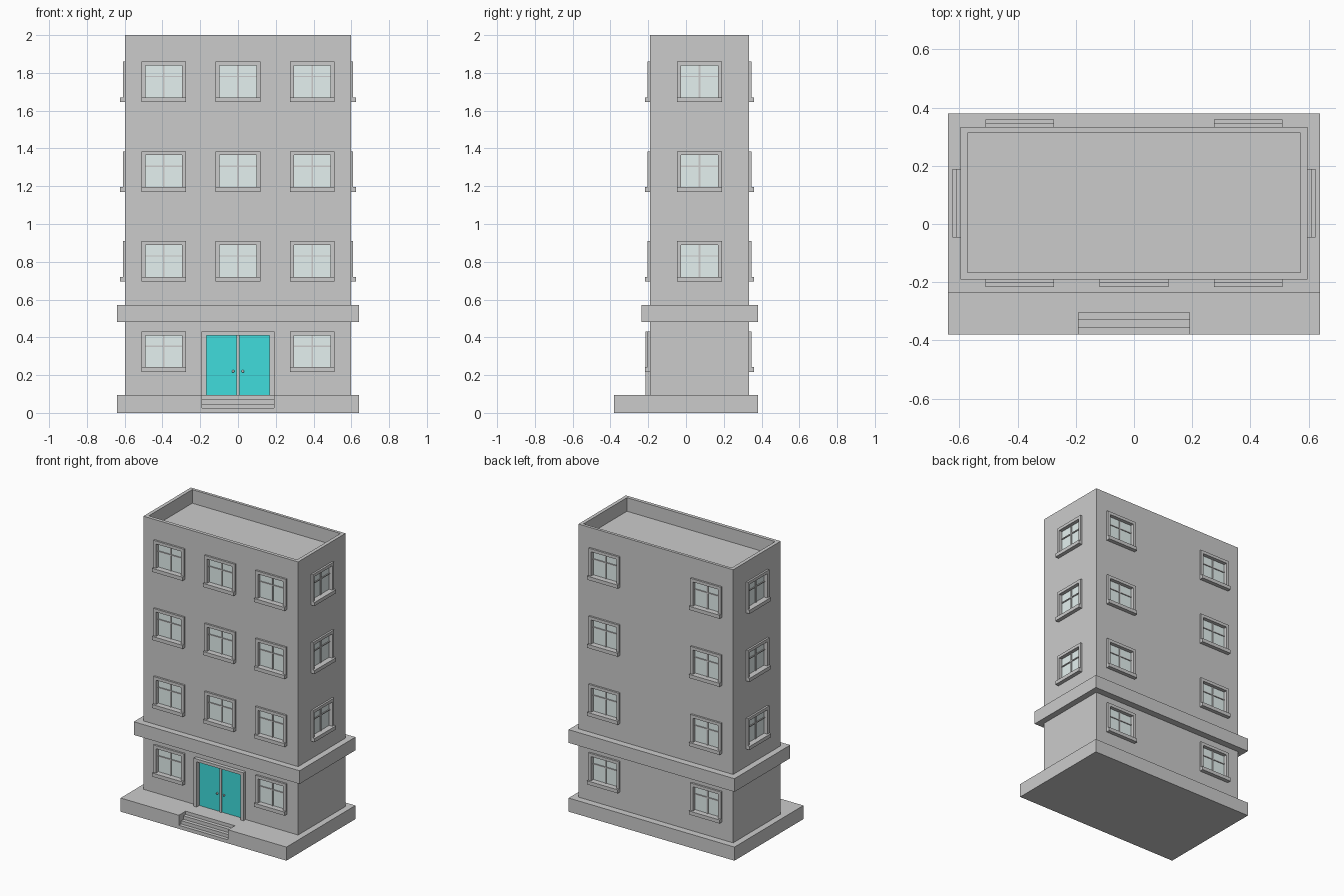
import bpy, bmesh
from math import radians
from mathutils import Matrix, Vector

if "Cube" in bpy.data.objects:
    bpy.data.objects.remove(bpy.data.objects["Cube"])


def boxes_obj(name, boxes, matrix=Matrix(), mat=None):
    """One object from a list of (x0, x1, y0, y1, z0, z1) boxes."""
    bm = bmesh.new()
    for x0, x1, y0, y1, z0, z1 in boxes:
        m = (matrix @ Matrix.Translation(((x0 + x1) / 2, (y0 + y1) / 2, (z0 + z1) / 2))
             @ Matrix.Diagonal((x1 - x0, y1 - y0, z1 - z0, 1)))
        bmesh.ops.create_cube(bm, size=1, matrix=m)
    me = bpy.data.meshes.new(name)
    bm.to_mesh(me)
    bm.free()
    ob = bpy.data.objects.new(name, me)
    bpy.context.collection.objects.link(ob)
    if mat:
        me.materials.append(mat)
    return ob


def material(name, color):
    m = bpy.data.materials.new(name)
    m.diffuse_color = color
    m.use_nodes = True
    m.node_tree.nodes["Principled BSDF"].inputs["Base Color"].default_value = m.diffuse_color
    return m


def cut(target, cutter):
    mod = target.modifiers.new("cut", 'BOOLEAN')
    mod.object = cutter
    mod.operation = 'DIFFERENCE'
    mod.solver = 'EXACT'
    cutter.hide_render = True
    cutter.hide_set(True)
    cutter.display_type = 'WIRE'


glass_mat = material("glass", (0.78, 0.88, 0.87, 1))
door_mat = material("teal_door", (0.05, 0.72, 0.72, 1))

X, Y0, Y1 = 0.597, -0.19, 0.333
BASE = 0.095

# plinth with three steps cut into its front edge
plinth_profile = [(-0.38, 0.025), (-0.355, 0.048), (-0.33, 0.072)]
boxes_obj("plinth", [(-0.64, 0.64, -0.305, 0.38, 0, BASE)])
for s in (-1, 1):
    a, b = sorted((s * 0.19, s * 0.64))
    boxes_obj("plinth_front", [(a, b, -0.38, -0.305, 0, BASE)])
boxes_obj("entrance_steps", [(-0.19, 0.19, y, y + 0.025, 0, z) for y, z in plinth_profile])

# main block and ledge above the ground floor
body = boxes_obj("building_body", [(-X, X, Y0, Y1, BASE, 2.0)])
boxes_obj("ledge", [(-0.64, 0.64, -0.235, 0.38, 0.48, 0.572)])

# wall frames: local x along the wall, local -y outward
MID = (Y0 + Y1) / 2
walls = {
    "front": Matrix.Translation((0, Y0, 0)),
    "back": Matrix.Translation((0, Y1, 0)) @ Matrix.Rotation(radians(180), 4, 'Z'),
    "right": Matrix.Translation((X, MID, 0)) @ Matrix.Rotation(radians(90), 4, 'Z'),
    "left": Matrix.Translation((-X, MID, 0)) @ Matrix.Rotation(radians(-90), 4, 'Z'),
}
floors = [0.217, 0.695, 1.17, 1.645]
spots = []
for i, z in enumerate(floors):
    for u in (-0.393, 0.393):
        spots += [("front", u, z), ("back", u, z)]
    if i:
        spots += [("front", 0, z), ("right", 0, z), ("left", 0, z)]

# windows: recess, frame with sill, glass and glazing bars
W, H, T = 0.118, 0.215, 0.021
IN = W - T
for i, (wall, u, z) in enumerate(spots):
    m = walls[wall] @ Matrix.Translation((u, 0, z))
    cut(body, boxes_obj("window_cutter", [(-IN, IN, -0.05, 0.02, 0.025, H - T)], m))
    boxes_obj("window_frame", [
        (-W, W, -0.027, 0, 0, 0.025),
        (-W, -IN, -0.013, 0, 0.025, H),
        (IN, W, -0.013, 0, 0.025, H),
        (-IN, IN, -0.013, 0, H - T, H)], m)
    boxes_obj("window_glass", [(-IN, IN, 0.012, 0.02, 0.025, H - T)], m, glass_mat)
    boxes_obj("window_bars", [
        (-0.004, 0.004, 0.006, 0.012, 0.025, H - T),
        (-IN, IN, 0.006, 0.012, 0.132, 0.139)], m)

# entrance: recess, frame, two leaves, knobs
fm = walls["front"]
cut(body, boxes_obj("door_cutter", [(-0.168, 0.168, -0.05, 0.02, BASE - 0.02, 0.41)], fm))
boxes_obj("door_frame", [
    (-0.192, -0.168, -0.025, 0, BASE, 0.43),
    (0.168, 0.192, -0.025, 0, BASE, 0.43),
    (-0.168, 0.168, -0.025, 0, 0.41, 0.43),
    (-0.008, 0.008, -0.004, 0.01, BASE, 0.41)], fm)
boxes_obj("door_leaves", [(-0.168, -0.008, 0.004, 0.02, BASE, 0.41),
                          (0.008, 0.168, 0.004, 0.02, BASE, 0.41)], fm, door_mat)
for s in (-1, 1):
    bpy.ops.mesh.primitive_uv_sphere_add(segments=12, ring_count=8, radius=0.007,
                                         location=fm @ Vector((s * 0.026, -0.002, 0.22)))
    bpy.context.object.name = "door_knob"

# roof recess leaving a thin parapet
cut(body, boxes_obj("roof_cutter", [(-0.572, 0.572, Y0 + 0.024, Y1 - 0.02, 1.905, 2.1)]))
